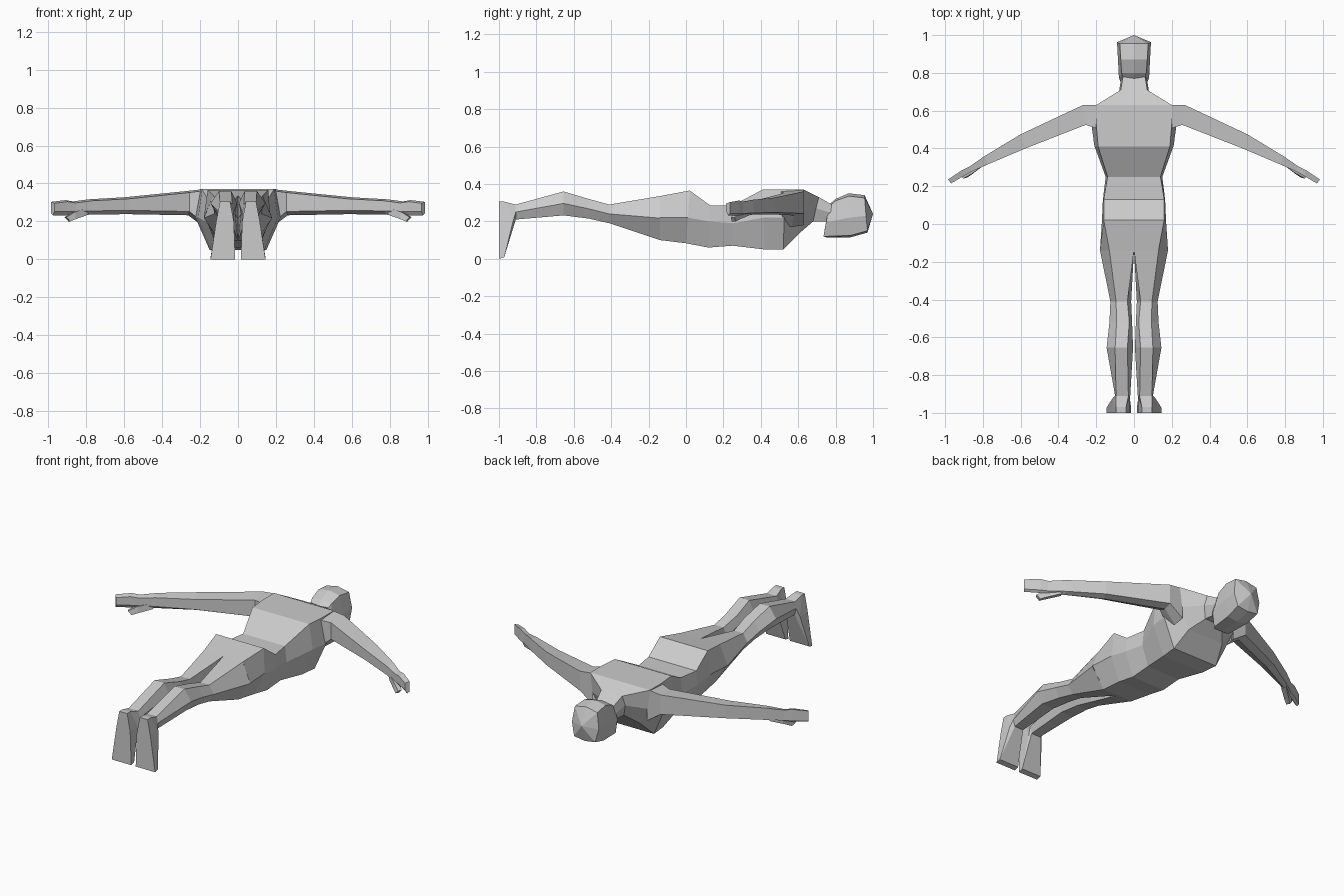
import bpy, bmesh

skin = bpy.data.materials.new("light grey")
skin.diffuse_color = (0.6, 0.6, 0.6, 1)


def loft(name, rings, start=False, end=False, apex=None, mirror=False):
    """Skin a list of equal rings, with optional caps or a pointed end."""
    bm = bmesh.new()
    vs = [[bm.verts.new(p) for p in r] for r in rings]
    n = len(vs[0])
    for a, b in zip(vs, vs[1:]):
        for i in range(n):
            j = (i + 1) % n
            bm.faces.new((a[i], a[j], b[j], b[i]))
    if start:
        bm.faces.new(vs[0][::-1])
    if end:
        bm.faces.new(vs[-1])
    if apex:
        tip = bm.verts.new(apex)
        for i in range(n):
            bm.faces.new((vs[-1][i], vs[-1][(i + 1) % n], tip))
    bmesh.ops.recalc_face_normals(bm, faces=bm.faces)
    me = bpy.data.meshes.new(name)
    bm.to_mesh(me)
    bm.free()
    me.materials.append(skin)
    ob = bpy.data.objects.new(name, me)
    bpy.context.collection.objects.link(ob)
    if mirror:
        ob.modifiers.new("mirror", 'MIRROR').use_clip = False
    return ob


def body_ring(yt, yb, wt, wm, wb, zt, zm, zb, dt=0.0, db=0.0):
    """Symmetric eight-point section from back (top) to front (bottom)."""
    ym = (yt + yb) / 2
    half = [(wt, yt, zt - dt), (wm, ym, zm), (wb, yb, zb + db)]
    return ([(0, yt, zt)] + half + [(0, yb, zb)]
            + [(-x, y, z) for x, y, z in reversed(half)])


# Torso from hips to neck
torso = [
    (-.14, -.14, .13, .18, .10, .335, .22, .10),
    (.02, .00, .16, .17, .11, .365, .22, .083),
    (.13, .12, .16, .165, .11, .285, .20, .06),
    (.25, .25, .14, .15, .11, .285, .19, .07),
    (.41, .42, .19, .21, .14, .37, .22, .05),
    (.53, .52, .20, .225, .15, .37, .22, .05),
    (.63, .61, .20, .20, .12, .37, .25, .14),
    (.71, .68, .07, .08, .06, .33, .27, .20),
    (.77, .75, .06, .07, .05, .295, .25, .20),
    (.82, .80, .05, .06, .04, .28, .25, .20),
]
loft("torso", [body_ring(*s) for s in torso])

# Head, face down, pointed at the crown
head = [
    (.765, .735, .055, .07, .04, .29, .20, .12, .01, 0),
    (.80, .75, .065, .08, .055, .32, .20, .115, .01, .005),
    (.87, .88, .07, .085, .065, .35, .22, .115, .015, .01),
    (.955, .97, .075, .09, .07, .34, .23, .14, .015, .01),
]
loft("head", [body_ring(*s) for s in head], start=True, apex=(0, 1, .24))


def leg_ring(y, xi, xo, ti, to, bi, bo, zt, zb):
    """Six-point leg section."""
    zm = (zt + zb) / 2
    return [(ti, y, zt), (to, y, zt), (xo, y, zm),
            (bo, y, zb), (bi, y, zb), (xi, y, zm)]


# Legs
leg = [
    (-.14, .0, .18, .0, .13, .0, .10, .335, .10),
    (-.41, .015, .125, .035, .095, .035, .095, .29, .19),
    (-.52, .01, .13, .025, .092, .03, .10, .32, .215),
    (-.655, .005, .145, .035, .10, .03, .11, .36, .232),
    (-.91, .02, .10, .03, .095, .03, .09, .29, .21),
]
rings = [leg_ring(*s) for s in leg]
loft("leg", rings, mirror=True)

# Feet, toes pointing down, sole facing -y
outline = [(.042, .305), (.095, .305), (.115, .20),
           (.145, .008), (.015, .008), (.022, .20)]
instep_y = (-.97, -.97, -.925, -.972, -.972, -.925)
instep = [(x, y, z) for (x, z), y in zip(outline, instep_y)]
sole = [(x, -1, z if z > .1 else 0) for x, z in outline]
loft("foot", [rings[-1], instep, sole], end=True, mirror=True)


def arm_ring(xb, yb, xf, yf, zt, zb):
    """Five-point arm section between its rear and front edges."""
    xm, ym = (xb + xf) / 2, (yb + yf) / 2
    return [(xb, yb, zt), (xf, yf, zt - .008), (xf, yf, zb + .02),
            (xm, ym, zb), (xb, yb, zb + .01)]


# Arms and flat hands
arm = [
    (.18, .63, .18, .50, .37, .17),
    (.27, .63, .255, .525, .36, .232),
    (.60, .475, .575, .40, .327, .238),
    (.79, .36, .775, .315, .316, .235),
    (.87, .305, .855, .28, .305, .232),
    (.91, .285, .90, .255, .312, .232),
    (.985, .235, .968, .215, .303, .232),
]
loft("arm", [arm_ring(*s) for s in arm], end=True, mirror=True)

# Thumbs
thumb = [
    [(.80, .345, .27), (.79, .315, .27), (.79, .315, .235), (.80, .345, .235)],
    [(.87, .295, .25), (.86, .265, .25), (.855, .265, .212), (.865, .29, .212)],
    [(.915, .26, .222), (.905, .24, .222), (.885, .245, .20), (.895, .265, .20)],
]
loft("thumb", thumb, start=True, end=True, mirror=True)
